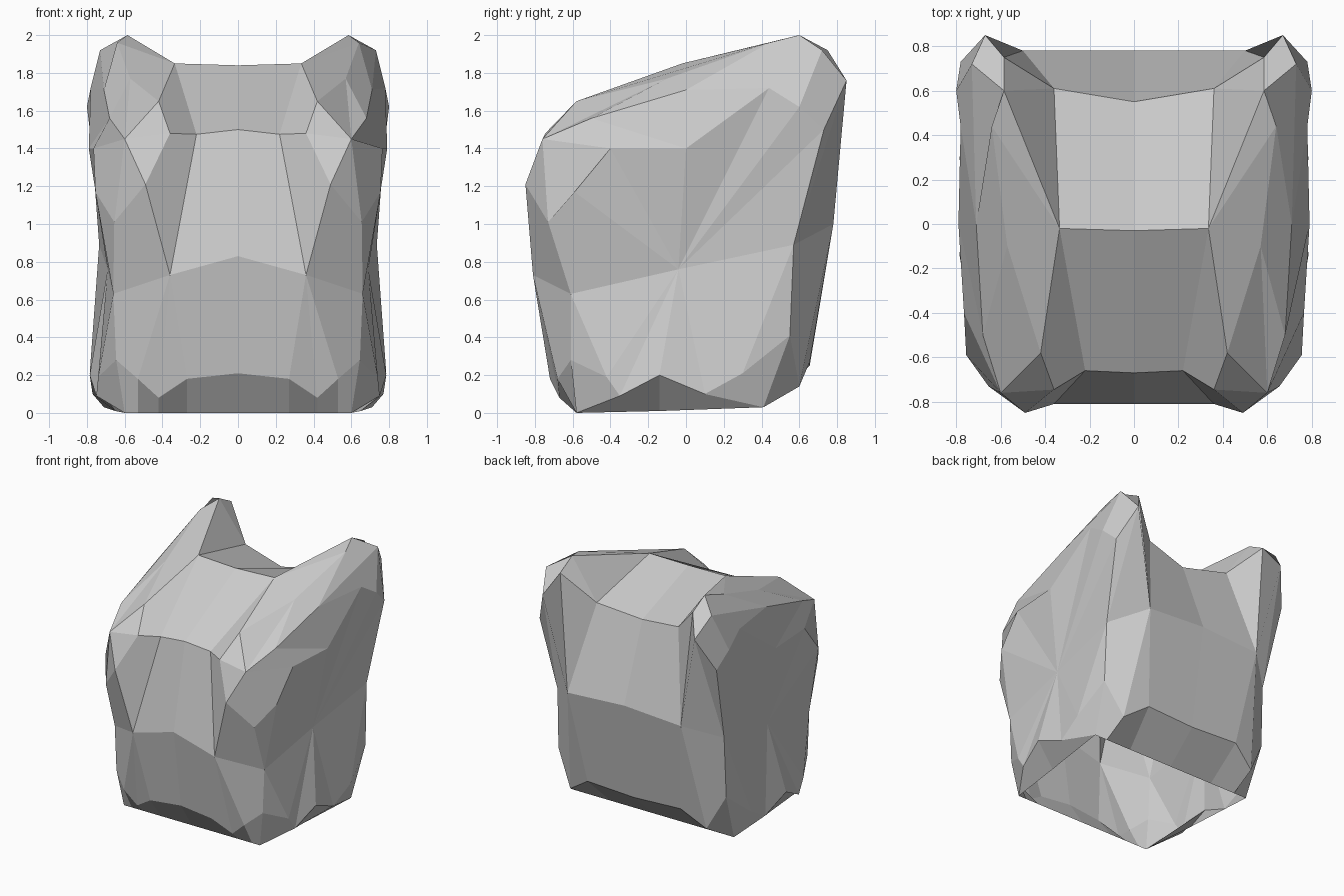
import bpy, bmesh

if "Cube" in bpy.data.objects:
    bpy.data.objects.remove(bpy.data.objects["Cube"])

# Each profile runs round the body: bottom front, up the front, back over the top, down the back.
# The underside is open. Corners that coincide in neighbouring profiles are merged.
front_mid = (.36, -.81, .73)
top_inner = (.335, -.02, 1.85)
top_back = (.36, .61, 1.69)
back_mid = (.5, .78, 1.0)
back_low = (.41, .655, .27)
rail_front = (.42, -.58, 1.65)
rail_nose = (.6, -.76, 1.45)
brow = (.49, -.85, 1.21)

centre = [(0, y, z) for y, z in (
    (-.58, 0), (-.72, .21), (-.81, .83), (-.81, .83), (-.67, 1.5), (-.03, 1.84), (-.03, 1.84),
    (.55, 1.63), (.55, 1.63), (.78, 1.03), (.655, .25), (.41, .03))]
panel_edge = [
    (.27, -.58, 0), (.27, -.72, .18), front_mid, front_mid, (.22, -.66, 1.475), top_inner, top_inner,
    top_back, top_back, back_mid, back_low, (.38, .41, .03)]
groove = [
    (.42, -.58, 0), (.42, -.67, .08), front_mid, brow, (.36, -.745, 1.48), rail_front, top_inner,
    top_back, top_back, back_mid, back_low, (.38, .41, .03)]
rail_inner = [
    (.53, -.58, 0), (.53, -.68, .18), front_mid, brow, rail_nose, rail_front, top_inner,
    (.585, .6, 2.0), (.585, .75, 1.92), back_mid, (.6, .6, .14), (.6, .41, .03)]
rail_mid = rail_inner[:5] + [(.57, -.1, 1.77), (.64, .44, 1.96)] + rail_inner[7:]
rail_outer = [
    (.6, -.58, 0), (.645, -.61, .28), (.66, -.61, .63), (.655, -.73, 1.01), rail_nose, (.68, -.5, 1.56),
    (.71, 0, 1.71), (.73, .72, 1.92), (.67, .85, 1.76), (.735, .57, .89), (.74, .55, .41), (.71, .41, .03),
    (.65, -.14, .01)]
side_rim = [
    (.75, -.35, .09), (.74, -.42, .19), (.66, -.61, .63), (.755, -.59, 1.17), (.765, -.4, 1.4), (.79, 0, 1.4),
    (.78, .44, 1.72), (.8, .6, 1.62), (.78, .73, 1.5), (.735, .57, .89), (.785, .3, .21), (.77, .1, .1),
    (.785, -.14, .2)]
side_centre = [(.69, -.04, .76)] * 13

bm = bmesh.new()
cache = {}


def vert(p, side):
    key = (p[0] * side, p[1], p[2])
    if key not in cache:
        cache[key] = bm.verts.new(key)
    return cache[key]


def patch(points, side):
    """Add a face, merging corners that coincide."""
    vs = list(dict.fromkeys(vert(p, side) for p in points))
    if len(vs) > 2:
        bm.faces.new(vs if side > 0 else vs[::-1])


# Loft both mirrored halves from the middle out; only the side loops close on themselves
loops = [centre, panel_edge, groove, rail_inner, rail_mid, rail_outer, side_rim, side_centre]
for side in (1, -1):
    for a, b in zip(loops, loops[1:]):
        steps = 13 if len(a) == 13 else 11
        for i in range(steps):
            j = (i + 1) % len(a)
            patch((a[i], b[i], b[j], a[j]), side)

bmesh.ops.recalc_face_normals(bm, faces=bm.faces)
mesh = bpy.data.meshes.new("body")
bm.to_mesh(mesh)
bm.free()
body = bpy.data.objects.new("body", mesh)
bpy.context.collection.objects.link(body)
